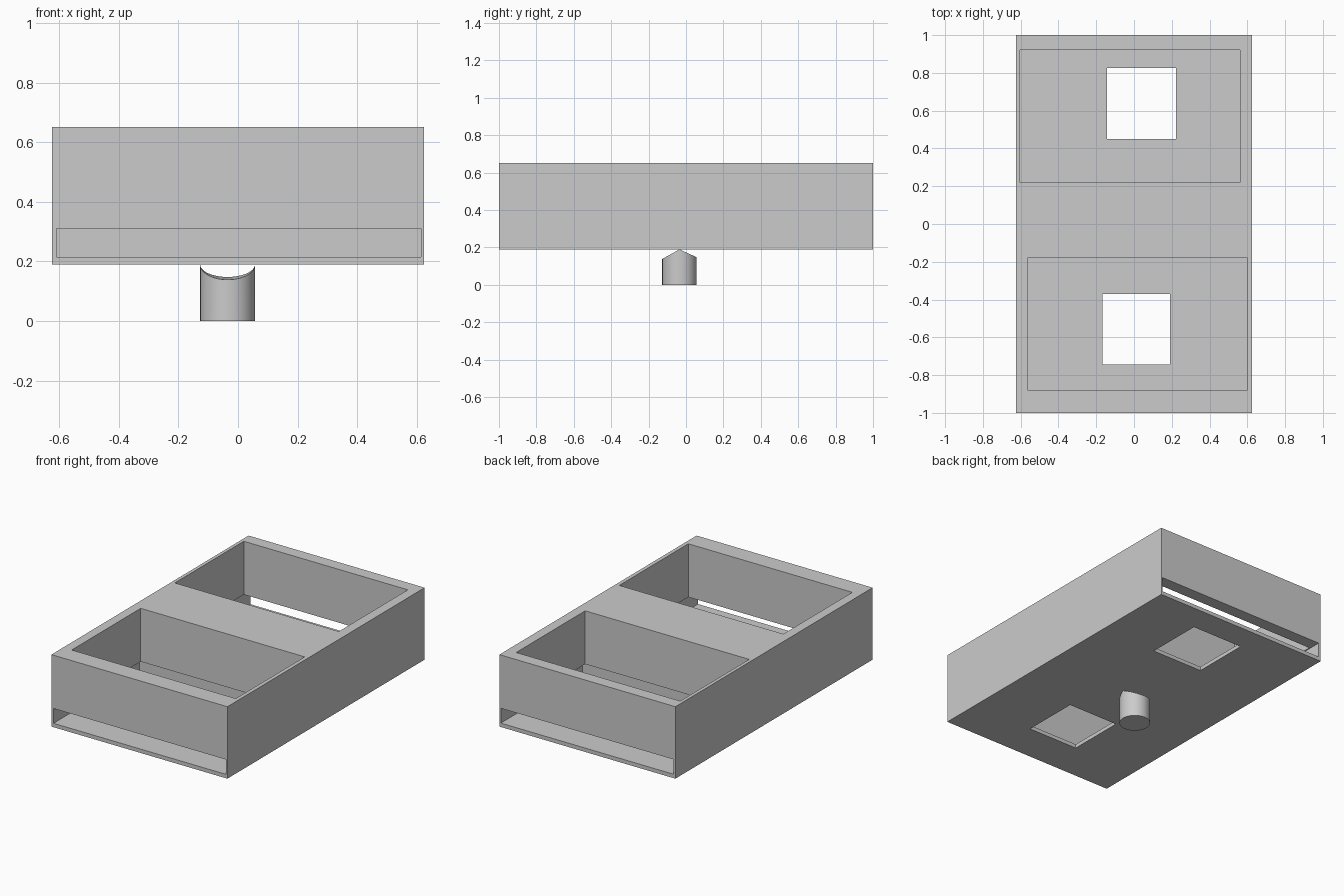
import bpy
import bmesh
import math

cube = bpy.data.objects.get("Cube")
if cube:
    bpy.data.objects.remove(cube, do_unlink=True)

grey = bpy.data.materials.new("light_grey")
grey.use_nodes = True
colour = (0.6, 0.6, 0.6, 1)
grey.diffuse_color = colour
grey.node_tree.nodes["Principled BSDF"].inputs["Base Color"].default_value = colour


def add_object(name, bm):
    bmesh.ops.recalc_face_normals(bm, faces=bm.faces)
    mesh = bpy.data.meshes.new(name)
    bm.to_mesh(mesh)
    bm.free()
    mesh.materials.append(grey)
    obj = bpy.data.objects.new(name, mesh)
    bpy.context.collection.objects.link(obj)
    return obj


def box(name, xs, ys, zs):
    bm = bmesh.new()
    bmesh.ops.create_cube(bm, size=1)
    for v in bm.verts:
        v.co = [(a + b) / 2 + c * (b - a) for (a, b), c in zip((xs, ys, zs), v.co)]
    return add_object(name, bm)


def cut(target, xs, ys, zs):
    cutter = box("cutter", xs, ys, zs)
    cutter.hide_render = True
    mod = target.modifiers.new("cut", "BOOLEAN")
    mod.operation = "DIFFERENCE"
    mod.solver = "EXACT"
    mod.object = cutter
    bpy.context.view_layer.objects.active = target
    bpy.ops.object.modifier_apply(modifier=mod.name)
    bpy.data.objects.remove(cutter, do_unlink=True)


# Tray body
body = box("tray_body", (-0.625, 0.625), (-1, 1), (0.19, 0.652))

# Slot chambers entered from the front and back ends
for ys in ((-1.1, -0.13), (0.17, 1.1)):
    cut(body, (-0.61, 0.615), ys, (0.215, 0.31))

# Open wells in the top, down into the chambers
cut(body, (-0.565, 0.6), (-0.88, -0.18), (0.26, 0.8))
cut(body, (-0.603, 0.562), (0.22, 0.92), (0.26, 0.8))

# Square holes in the floor
cut(body, (-0.168, 0.19), (-0.745, -0.37), (0.1, 0.26))
cut(body, (-0.143, 0.222), (0.45, 0.825), (0.1, 0.26))

# Round peg under the tray, with a saddle-shaped top
SIDES, R, CX, CY = 64, 0.092, -0.035, -0.035
bm = bmesh.new()
low, high = [], []
for i in range(SIDES):
    a = 2 * math.pi * i / SIDES
    dx, dy = R * math.cos(a), R * math.sin(a)
    top = 0.19 - (0.46 if dy > 0 else 0.56) * abs(dy)
    low.append(bm.verts.new((CX + dx, CY + dy, 0)))
    high.append(bm.verts.new((CX + dx, CY + dy, top)))
bm.faces.new(low)
for i in range(SIDES):
    j = (i + 1) % SIDES
    bm.faces.new((low[i], low[j], high[j], high[i]))
for i in range(SIDES // 2):
    ring = [high[i], high[i + 1], high[-i - 1], high[-i % SIDES]]
    bm.faces.new(list(dict.fromkeys(ring)))
peg = add_object("peg", bm)
bpy.ops.object.select_all(action="DESELECT")
peg.select_set(True)
bpy.context.view_layer.objects.active = peg
bpy.ops.object.shade_smooth_by_angle(angle=math.radians(30))
